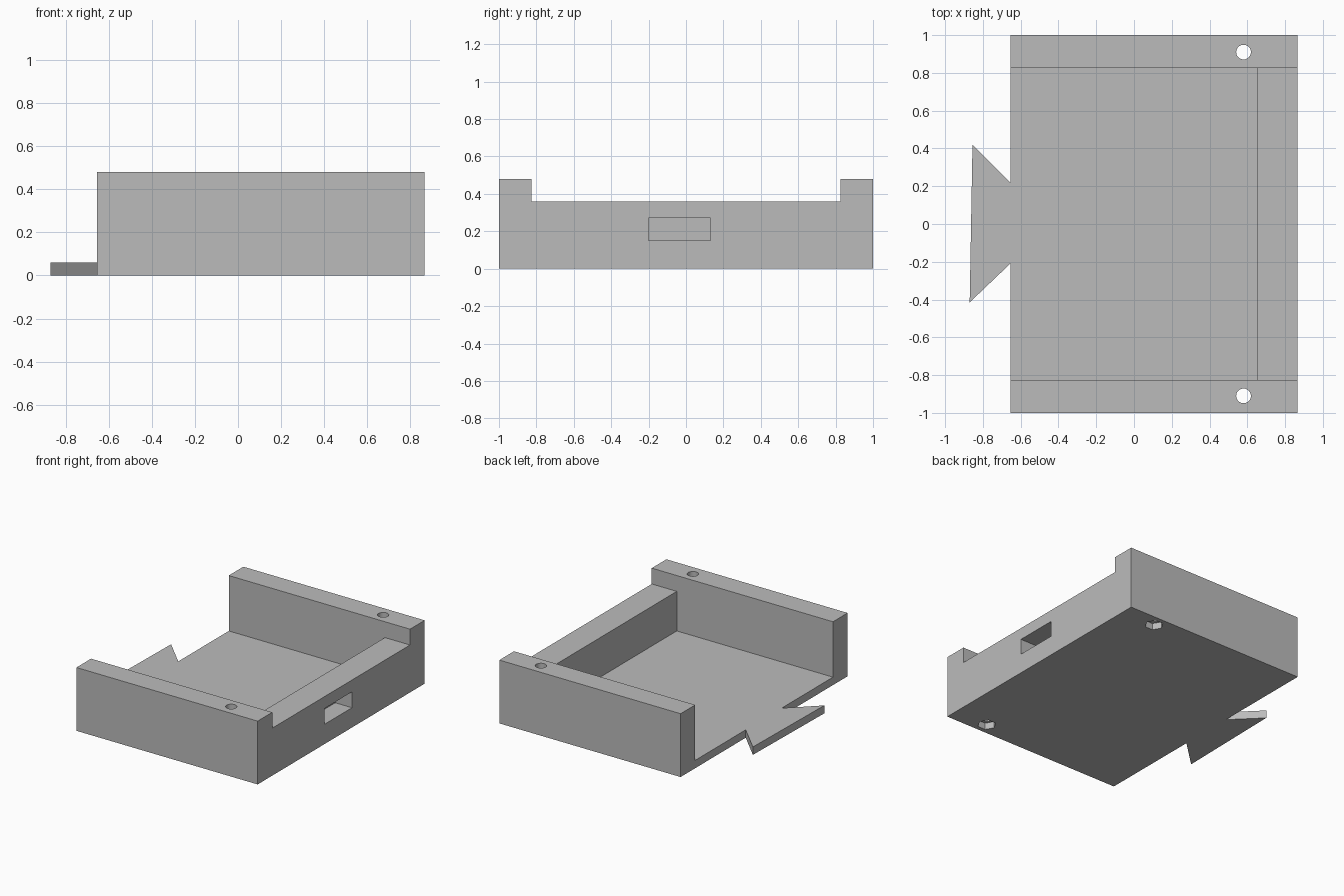
import bpy
import bmesh
from math import cos, sin, tau

default_cube = bpy.data.objects.get("Cube")
if default_cube:
    bpy.data.objects.remove(default_cube, do_unlink=True)

grey = bpy.data.materials.new("plain grey")
grey.use_nodes = True
colour = (0.5, 0.5, 0.5, 1)
grey.diffuse_color = colour
grey.node_tree.nodes["Principled BSDF"].inputs["Base Color"].default_value = colour


def prism(name, outline, z0, z1):
    """Extrude a flat outline from z0 up to z1."""
    bm = bmesh.new()
    base = bm.faces.new([bm.verts.new((x, y, z0)) for x, y in outline])
    top = bmesh.ops.extrude_face_region(bm, geom=[base])["geom"]
    for v in top:
        if isinstance(v, bmesh.types.BMVert):
            v.co.z = z1
    bmesh.ops.recalc_face_normals(bm, faces=bm.faces)
    mesh = bpy.data.meshes.new(name)
    bm.to_mesh(mesh)
    bm.free()
    mesh.materials.append(grey)
    obj = bpy.data.objects.new(name, mesh)
    bpy.context.collection.objects.link(obj)
    return obj


def rect(x0, x1, y0, y1):
    return [(x0, y0), (x1, y0), (x1, y1), (x0, y1)]


def ngon(x, y, r, sides):
    return [(x + r * cos(tau * i / sides), y + r * sin(tau * i / sides))
            for i in range(sides)]


def cut(body, cutter):
    """Carve the cutter out of the body, then discard it."""
    cutter.hide_render = True
    mod = body.modifiers.new("cut", 'BOOLEAN')
    mod.operation = 'DIFFERENCE'
    mod.solver = 'EXACT'
    mod.object = cutter
    bpy.context.view_layer.objects.active = body
    bpy.ops.object.modifier_apply(modifier=mod.name)
    bpy.data.objects.remove(cutter, do_unlink=True)


back, front = -0.655, 0.865       # ends of the tray along x
wall_y, wall_x = 0.825, 0.655     # inner faces of the side and end walls
height, end_height, floor = 0.48, 0.36, 0.06

# Tray block with the dovetail tongue in its outline
tray = prism("dovetail_tray", [
    (front, -1), (front, 1), (back, 1),
    (back, 0.22), (-0.855, 0.42), (-0.87, -0.415), (back, -0.21),
    (back, -1)], 0, height)

# Open cavity, which also thins the tongue to the floor thickness
cut(tray, prism("cavity", rect(-1.2, wall_x, -wall_y, wall_y), floor, 0.7))

# Lowered end wall between the side walls
cut(tray, prism("end_wall_notch", rect(0.5, 1.2, -wall_y, wall_y), end_height, 0.7))

# Blind rectangular pocket in the end wall
cut(tray, prism("pocket", rect(front - 0.14, 1.2, -0.2, 0.13), 0.15, 0.27))

# Screw holes through the side walls, with hexagonal nut recesses below
for side in (-1, 1):
    cut(tray, prism("screw_hole", ngon(0.58, side * 0.91, 0.039, 32), -0.2, 0.7))
    cut(tray, prism("nut_recess", ngon(0.58, side * 0.91, 0.066, 6), -0.2, 0.05))
